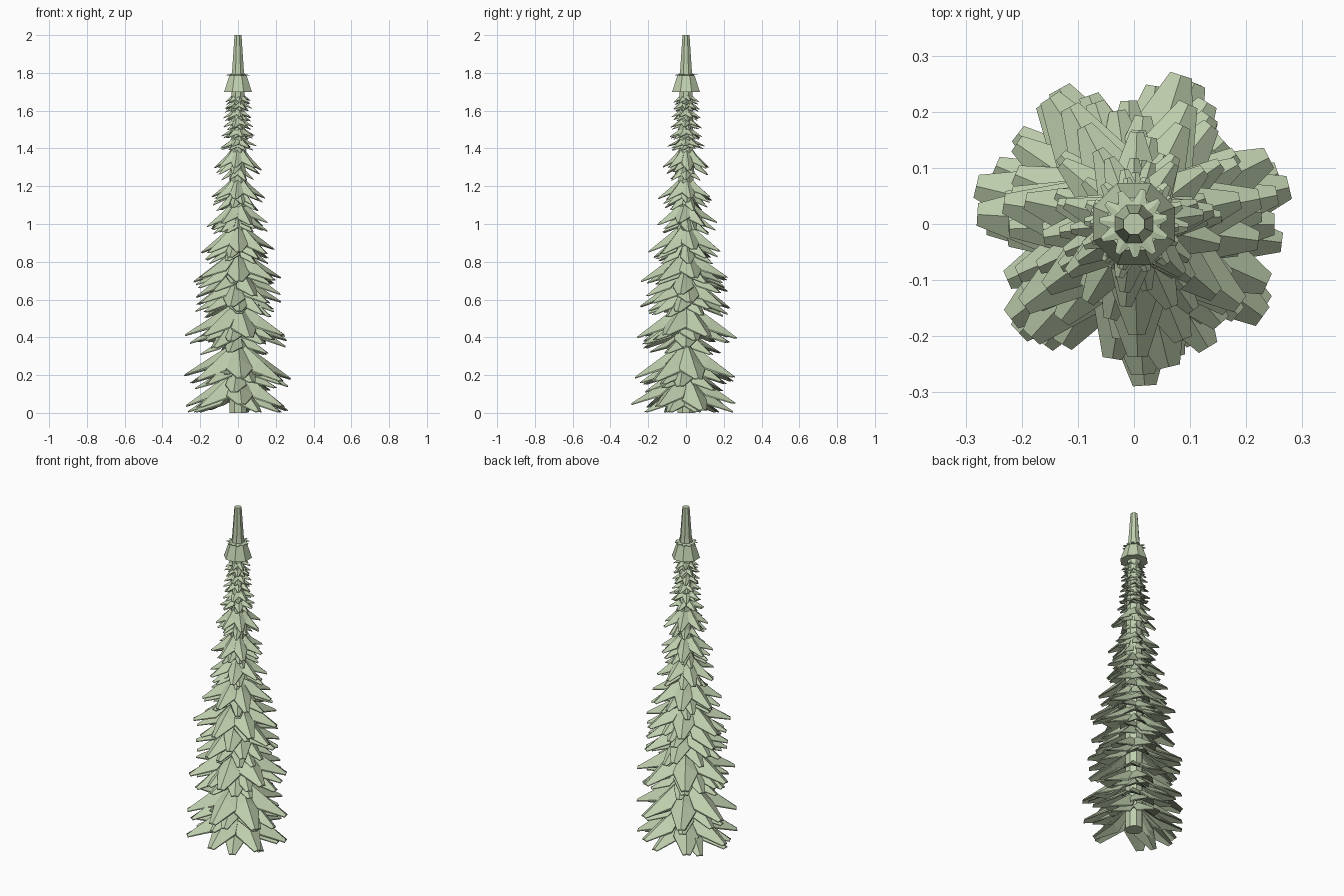
import bpy, bmesh, math, random
from mathutils import Matrix, Vector

if "Cube" in bpy.data.objects:
    bpy.data.objects.remove(bpy.data.objects["Cube"])

random.seed(4)
green = bpy.data.materials.new("needle_green")
green.diffuse_color = (0.52, 0.62, 0.42, 1)
green.use_nodes = True
green.node_tree.nodes["Principled BSDF"].inputs["Base Color"].default_value = green.diffuse_color


def finish(bm, name):
    bmesh.ops.recalc_face_normals(bm, faces=bm.faces)
    me = bpy.data.meshes.new(name)
    bm.to_mesh(me)
    bm.free()
    me.materials.append(green)
    ob = bpy.data.objects.new(name, me)
    bpy.context.collection.objects.link(ob)
    return ob


def lathe(name, profile, sides=8):
    """Faceted, capped solid of revolution from (radius, z) points."""
    bm = bmesh.new()
    rings = [[bm.verts.new((r * math.cos(math.tau * (i + .5) / sides),
                            r * math.sin(math.tau * (i + .5) / sides), z))
              for i in range(sides)] for r, z in profile]
    for a, b in zip(rings, rings[1:]):
        for i in range(sides):
            j = (i + 1) % sides
            bm.faces.new((a[i], a[j], b[j], b[i]))
    bm.faces.new(rings[0][::-1])
    bm.faces.new(rings[-1])
    return finish(bm, name)


def leaf(bm, angle, r, top, tip, width, thick):
    """Folded drooping blade: root, shoulder and blunt tip sections."""
    h = top - tip
    sections = [(0.025, top, width * .45, h * .15, thick),
                (r * .5, top - h * .42, width, h * .3, thick),
                (r, tip + thick, width * .3, h * .03, thick * .6)]
    rot = Matrix.Rotation(angle, 3, 'Z')
    rows = []
    for x, z, w, drop, t in sections:
        pts = [(x, -w, z - drop), (x, 0, z), (x, w, z - drop),
               (x, w, z - drop - t), (x, 0, z - drop * .5 - t), (x, -w, z - drop - t)]
        rows.append([bm.verts.new(rot @ Vector(p)) for p in pts])
    for a, b in zip(rows, rows[1:]):
        for i in range(6):
            j = (i + 1) % 6
            bm.faces.new((a[i], a[j], b[j], b[i]))
    for row in (rows[0], rows[-1]):
        bm.faces.new((row[0], row[1], row[4], row[5]))
        bm.faces.new((row[1], row[2], row[3], row[4]))


def tier(name, r, top, tip, count, phase, under=True):
    bm = bmesh.new()
    h = top - tip
    for i in range(count):
        a = math.radians(phase) + math.tau * i / count
        k = random.uniform(.92, 1)
        lift = random.uniform(0, .2) * h
        leaf(bm, a + random.uniform(-.06, .06), r * k, top, tip + lift,
             r * .24, .007 * r / .28 + .001)
        if under:
            # shorter blade tucked beneath, slightly turned
            k = random.uniform(.78, .93)
            a += random.choice((-1, 1)) * random.uniform(.08, .4)
            low = max(tip - h * random.uniform(0, .18), .004)
            leaf(bm, a, r * k, top - h * .25, low, r * .2, .006 * r / .28 + .001)
    return finish(bm, name)


# trunk, running up inside the foliage
lathe("trunk", [(.05, 0), (.05, .9), (.043, 1.3), (.036, 1.72)])

# large branch tiers: radius, top z, tip z, blade count, phase in degrees
tiers = [(.29, .22, .008, 7, 20), (.29, .37, .165, 7, 270), (.28, .58, .39, 7, 24),
         (.245, .73, .55, 7, 210), (.247, .86, .69, 7, 14), (.205, 1.00, .835, 7, 270),
         (.17, 1.12, .98, 7, 35), (.15, 1.25, 1.12, 7, 10), (.13, 1.41, 1.28, 7, 265)]
for n, t in enumerate(tiers):
    tier(f"branch_tier_{n + 1}", *t)

# filler tiers between the large ones
for n, t in enumerate([(.23, .26, .10, 5, 45), (.19, .33, .19, 6, 10), (.265, .52, .34, 6, 0),
                       (.20, .43, .30, 5, 40), (.20, .66, .50, 6, 30), (.23, .78, .61, 6, 50),
                       (.16, .92, .78, 6, 5), (.14, 1.06, .94, 6, 60), (.12, 1.19, 1.07, 6, 20),
                       (.09, 1.32, 1.22, 6, 0)]):
    tier(f"filler_tier_{n + 1}", *t, under=False)

# small crowded tiers near the top
for n, (r, z) in enumerate([(.10, 1.40), (.092, 1.455), (.084, 1.505), (.078, 1.555),
                            (.074, 1.60), (.07, 1.64)]):
    tier(f"upper_tier_{n + 1}", r, z + .065, z, 7, 25 * n)

# skirt cone, little spike crown and spire
lathe("top_skirt", [(.03, 1.70), (.079, 1.70), (.05, 1.785), (.03, 1.785)])
tier("spike_crown", .064, 1.80, 1.785, 11, 12, under=False)
lathe("spire", [(.04, 1.77), (.033, 1.82), (.02, 2.0)])
